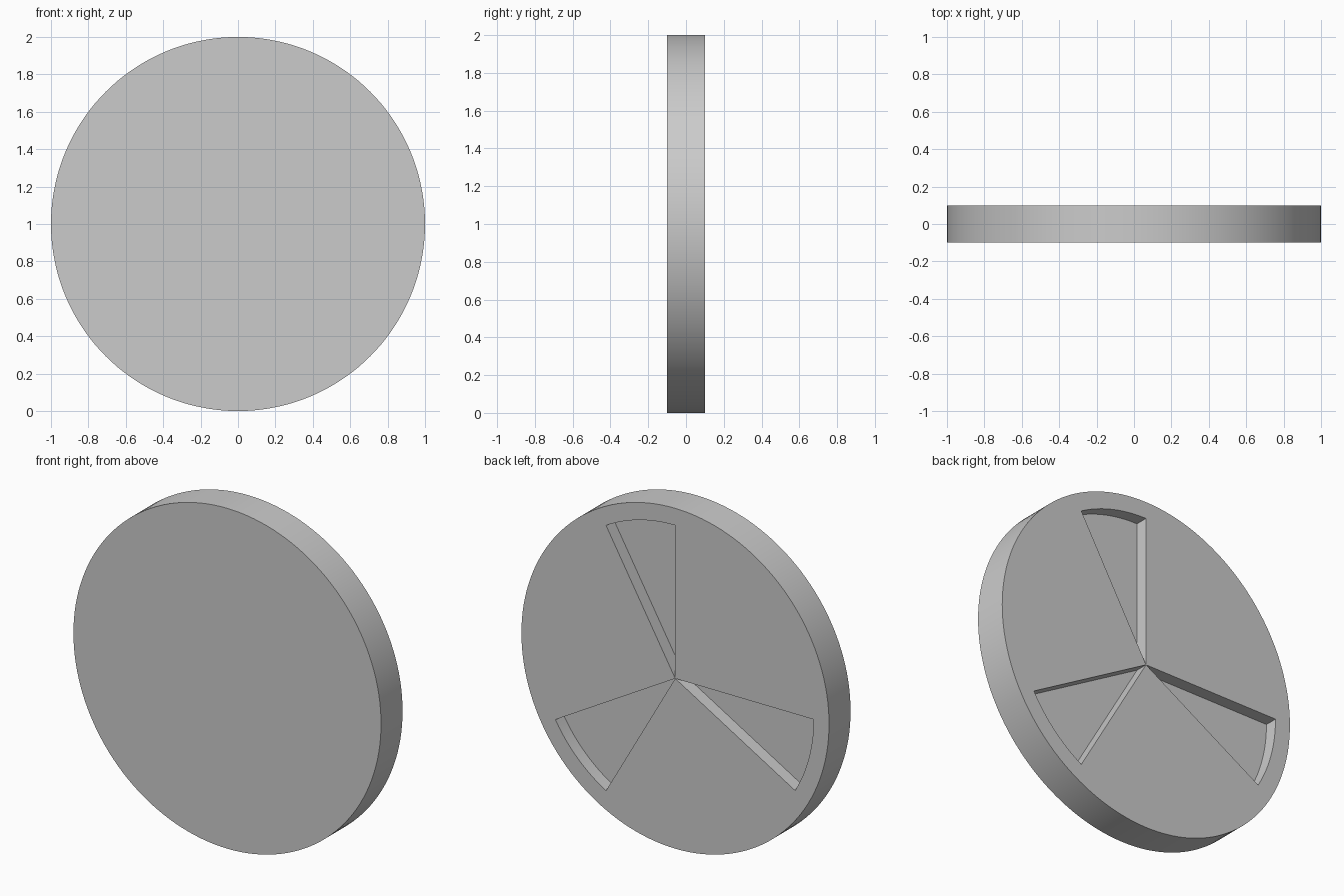
import bpy, bmesh, math

cube = bpy.data.objects.get("Cube")
if cube:
    bpy.data.objects.remove(cube, do_unlink=True)

SEGMENTS = 144            # 2.5 degrees per step
STEP = 360 / SEGMENTS
HALF = 0.1                # half thickness
POCKET_R = 0.9
POCKET_DEPTH = 0.075

bm = bmesh.new()


def point(radius, y, i):
    a = math.radians(i * STEP)
    return bm.verts.new((radius * math.cos(a), y, 1 + radius * math.sin(a)))


def ring(radius, y):
    return [point(radius, y, i) for i in range(SEGMENTS)]


def bridge(a, b):
    for i in range(len(a)):
        j = (i + 1) % len(a)
        bm.faces.new((a[i], a[j], b[j], b[i]))


# Disc: front face, outer wall and the border around the pockets
front, back, lip = ring(1, -HALF), ring(1, HALF), ring(POCKET_R, HALF)
bm.faces.new(front)
bridge(front, back)
bridge(back, lip)
centre = bm.verts.new((0, HALF, 1))

# Three 30 degree pockets in the back, with flat sectors between them
for start in (60, 180, 300):
    first, last, end = (int(a / STEP) for a in (start, start + 30, start + 120))
    steps = range(first, last + 1)
    top = [centre] + [lip[i % SEGMENTS] for i in steps]
    floor_y = HALF - POCKET_DEPTH
    floor = [bm.verts.new((0, floor_y, 1))]
    floor += [point(POCKET_R, floor_y, i) for i in steps]
    bridge(top, floor)
    bm.faces.new(floor)
    bm.faces.new([centre] + [lip[i % SEGMENTS] for i in range(last, end + 1)])

bmesh.ops.recalc_face_normals(bm, faces=bm.faces)
mesh = bpy.data.meshes.new("pocketed_disc")
bm.to_mesh(mesh)
bm.free()
disc = bpy.data.objects.new("pocketed_disc", mesh)
bpy.context.collection.objects.link(disc)

# Plain grey material
grey = bpy.data.materials.new("light_grey")
grey.use_nodes = True
colour = (0.6, 0.6, 0.6, 1)
grey.diffuse_color = colour
for node in grey.node_tree.nodes:
    if node.type == 'BSDF_PRINCIPLED':
        node.inputs["Base Color"].default_value = colour
mesh.materials.append(grey)

# Smooth rim with sharp corners
bpy.ops.object.select_all(action='DESELECT')
disc.select_set(True)
bpy.context.view_layer.objects.active = disc
bpy.ops.object.shade_smooth_by_angle(angle=math.radians(25))
